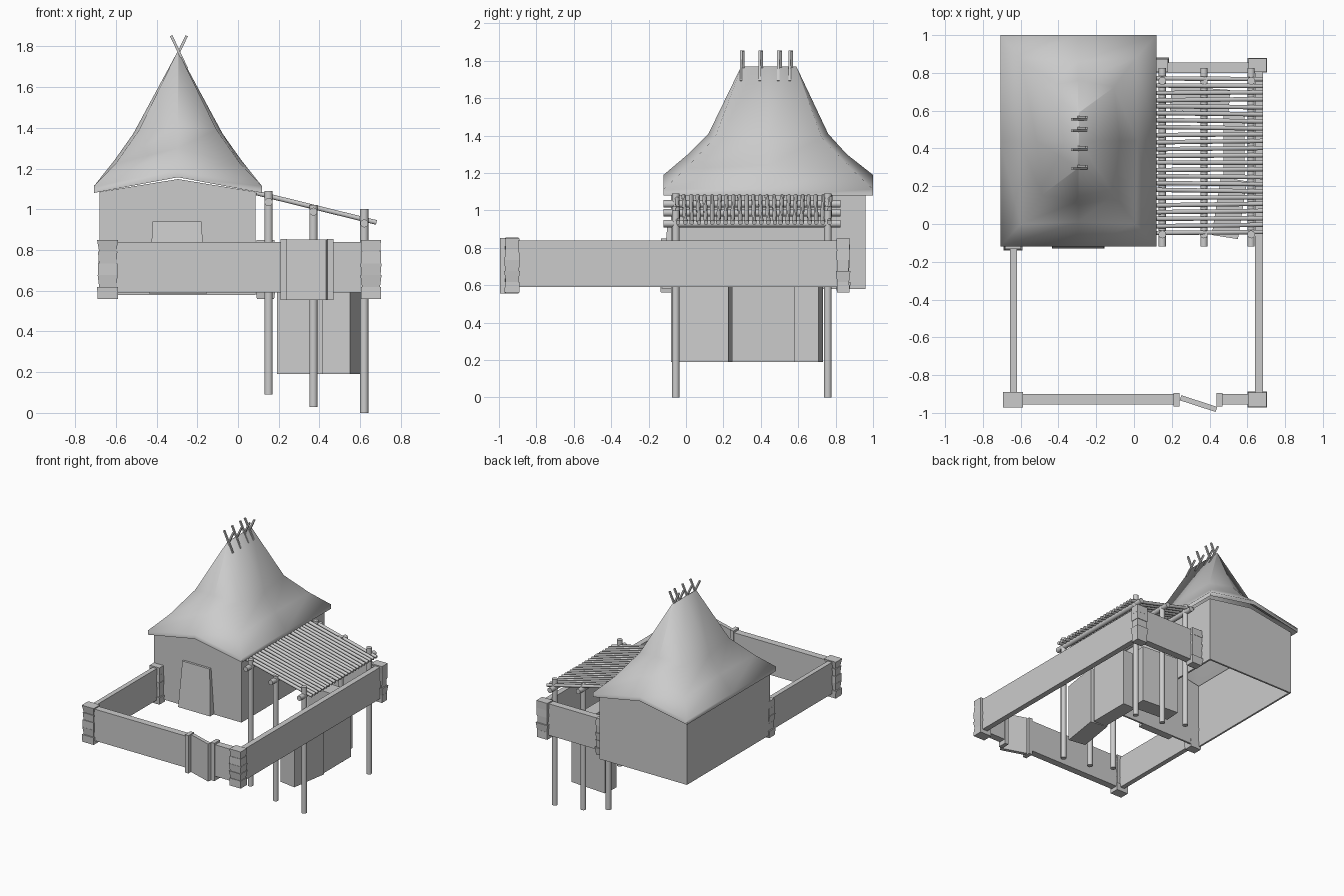
import bpy, math, random
from mathutils import Vector, Matrix

if "Cube" in bpy.data.objects:
    bpy.data.objects.remove(bpy.data.objects["Cube"])
random.seed(4)
CX = -0.295  # house centre line


def mesh(name, verts, faces, smooth=None):
    me = bpy.data.meshes.new(name)
    me.from_pydata([tuple(v) for v in verts], [], faces)
    me.update()
    ob = bpy.data.objects.new(name, me)
    bpy.context.collection.objects.link(ob)
    if smooth:
        me.shade_smooth()
        me.set_sharp_from_angle(angle=math.radians(smooth))
    return ob


def loft(name, rings, cap=True, smooth=None):
    n = len(rings[0])
    verts = [v for r in rings for v in r]
    faces = [(k * n + i, k * n + (i + 1) % n, (k + 1) * n + (i + 1) % n, (k + 1) * n + i)
             for k in range(len(rings) - 1) for i in range(n)]
    if cap:
        faces.append(tuple(range(n))[::-1])
        faces.append(tuple(range((len(rings) - 1) * n, len(rings) * n)))
    return mesh(name, verts, faces, smooth)


def rect(x0, x1, y0, y1, z):
    return [(x0, y0, z), (x1, y0, z), (x1, y1, z), (x0, y1, z)]


def box(name, x0, x1, y0, y1, z0, z1):
    return loft(name, [rect(x0, x1, y0, y1, z0), rect(x0, x1, y0, y1, z1)])


def turned_box(name, corner, w, d, z0, z1, deg):
    # box turned about its front right corner
    m = Matrix.Rotation(math.radians(deg), 3, 'Z')
    c = Vector((corner[0], corner[1], 0))
    return loft(name, [[m @ Vector(p) + c for p in rect(-w, 0, 0, d, z)] for z in (z0, z1)])


def rod(name, p, q, r, n=10):
    p, q = Vector(p), Vector(q)
    rot = (q - p).to_track_quat('Z', 'Y')
    ring = [rot @ Vector((r * math.cos(a), r * math.sin(a), 0))
            for a in (math.tau * (i + 0.5) / n for i in range(n))]
    return loft(name, [[v + p for v in ring], [v + q for v in ring]], smooth=50)


# House walls: hollow gabled shell, open underneath
x0, x1, y0, y1, zb = -0.68, 0.087, -0.08, 0.96, 0.58
prof = [(x0, zb), (x1, zb), (x1, 1.085), (CX, 1.148), (x0, 1.085)]
walls = mesh("house_walls", [(x, y, z) for y in (y0, y1) for x, z in prof],
             [(0, 1, 2, 3, 4), (9, 8, 7, 6, 5), (1, 6, 7, 2), (5, 0, 4, 9)])
sol = walls.modifiers.new("thickness", 'SOLIDIFY')
sol.thickness, sol.offset = 0.02, -1

# Leaning door with a thin sill
loft("door", [rect(-0.435, -0.155, -0.13, -0.07, 0.583), rect(-0.42, -0.18, -0.098, -0.07, 0.94)])


# Flared thatched roof: rings of four corners and four mid points
def roof_ring(hx, ya, yb, zf, zs, cx, cya, cyb, zc):
    m = 0.44
    return [(CX - cx, cya, zc), (CX, ya, zf), (CX + cx, cya, zc), (CX + hx, m, zs),
            (CX + cx, cyb, zc), (CX, yb, zf), (CX - cx, cyb, zc), (CX - hx, m, zs)]


eave = roof_ring(0.413, -0.12, 1.0, 1.19, 1.113, 0.413, -0.12, 1.0, 1.113)
low = roof_ring(0.312, 0.01, 0.86, 1.30, 1.24, 0.305, 0.0, 0.88, 1.225)
mid = roof_ring(0.22, 0.12, 0.76, 1.41, 1.37, 0.19, 0.155, 0.725, 1.39)
top = roof_ring(0.004, 0.295, 0.59, 1.77, 1.77, 0.004, 0.297, 0.588, 1.77)
drop = lambda ring: [(x, y, z - 0.033) for x, y, z in ring]
loft("thatched_roof", [drop(top), drop(mid), drop(low), drop(eave), eave, low, mid, top], smooth=80)

# Crossed ridge poles
for y in (0.30, 0.40, 0.50, 0.56):
    for s in (-1, 1):
        rod("ridge_pole", (CX + 0.005 - s * 0.038, y + s * 0.006, 1.692),
            (CX + 0.005 + s * 0.038, y + s * 0.006, 1.852), 0.009, 4)

# Lean-to: posts, beams and slats
for x, za, zt, beam in ((0.15, 0.09, 1.09, 1.035), (0.37, 0.03, 1.02, 0.988), (0.62, 0, 1.0, 0.93)):
    for y in (-0.055, 0.758):
        rod("lean_to_post", (x, y, za), (x, y, zt), 0.021)
    rod("lean_to_beam", (x, -0.12, beam), (x, 0.825, beam), 0.02)
for i in range(23):
    y = -0.045 + 0.037 * i
    j = random.uniform(-0.005, 0.005)
    rod("roof_slat", (0.09, y + j, 1.08), (0.68, y - j, 0.935), 0.0125, 8)

# Enclosure walls
box("front_wall_left", -0.66, 0.22, -0.955, -0.90, 0.59, 0.84)
box("front_wall_right", 0.45, 0.66, -0.955, -0.90, 0.59, 0.84)
box("right_wall", 0.64, 0.683, -0.92, 0.84, 0.59, 0.84)
box("left_wall", -0.657, -0.62, -0.92, -0.08, 0.59, 0.84)
box("back_wall", 0.08, 0.66, 0.80, 0.855, 0.59, 0.84)


# Rough corner pillars made of slanting courses
def pillar(x, y, wx, wy):
    rings = []
    for k in range(5):
        za, zt = 0.56 + k * 0.058, 0.56 + (k + 1) * 0.058
        a, b = random.uniform(-0.006, 0.004), random.uniform(-0.004, 0.006)
        for z, g in ((za, a), (zt, b)):
            rings.append(rect(x - wx - g, x + wx + g, y - wy - g, y + wy + g, z))
    loft("wall_pillar", rings)


for p in ((-0.64, -0.93, 0.047, 0.035), (0.653, -0.93, 0.047, 0.037), (0.653, 0.84, 0.047, 0.035),
          (0.135, 0.84, 0.045, 0.035), (-0.64, -0.10, 0.045, 0.035)):
    pillar(*p)

# Gate with two jambs, standing ajar
for x in (0.225, 0.452):
    box("gate_post", x - 0.016, x + 0.016, -0.965, -0.895, 0.555, 0.855)
turned_box("gate_leaf", (0.432, -0.995), 0.20, 0.028, 0.555, 0.852, -18)

# Crates under the lean-to
turned_box("front_crate", (0.55, -0.08), 0.14, 0.31, 0.19, 0.64, -9)
turned_box("middle_crate", (0.585, 0.245), 0.11, 0.335, 0.19, 0.64, 0)
turned_box("rear_crate", (0.50, 0.58), 0.31, 0.13, 0.19, 0.64, -4)
